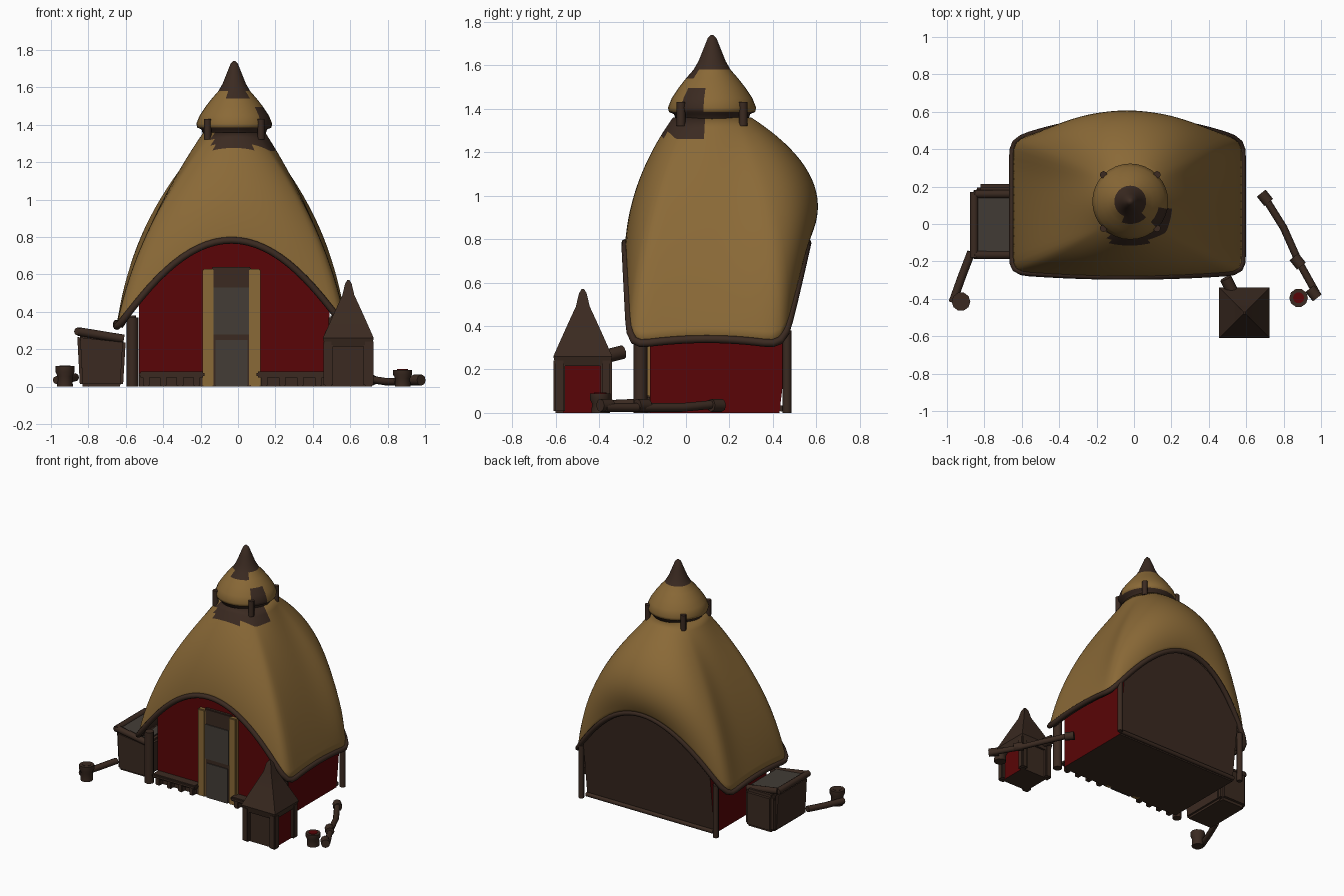
import bpy, bmesh, math
from mathutils import Vector

if "Cube" in bpy.data.objects:
    bpy.data.objects.remove(bpy.data.objects["Cube"])


def material(name, rgb):
    m = bpy.data.materials.new(name)
    m.use_nodes = True
    m.diffuse_color = (*rgb, 1)
    m.node_tree.nodes["Principled BSDF"].inputs["Base Color"].default_value = (*rgb, 1)
    return m


THATCH = material("thatch tan", (0.255, 0.142, 0.038))
WOOD = material("dark wood", (0.043, 0.023, 0.015))
RED = material("red wall", (0.1, 0.0015, 0.002))
GREY = material("door grey", (0.056, 0.046, 0.037))


def finish(name, bm, mats, angle=40):
    me = bpy.data.meshes.new(name)
    bm.to_mesh(me)
    bm.free()
    ob = bpy.data.objects.new(name, me)
    bpy.context.collection.objects.link(ob)
    for m in mats:
        me.materials.append(m)
    bpy.ops.object.select_all(action="DESELECT")
    ob.select_set(True)
    bpy.context.view_layer.objects.active = ob
    bpy.ops.object.shade_smooth_by_angle(angle=math.radians(angle))
    return ob


def box(name, mat, lo, hi, bevel=0.0):
    bm = bmesh.new()
    bmesh.ops.create_cube(bm, size=1)
    for v in bm.verts:
        v.co = [l + (c + 0.5) * (h - l) for c, l, h in zip(v.co, lo, hi)]
    if bevel:
        bmesh.ops.bevel(bm, geom=bm.edges[:], offset=bevel, segments=2, affect="EDGES")
    return finish(name, bm, [mat])


def tube(name, mat, points, radius, closed=False):
    cu = bpy.data.curves.new(name, "CURVE")
    cu.dimensions = "3D"
    cu.bevel_depth = radius
    cu.bevel_resolution = 2
    cu.use_fill_caps = True
    sp = cu.splines.new("POLY")
    sp.points.add(len(points) - 1)
    for p, co in zip(sp.points, points):
        p.co = (*co, 1)
    sp.use_cyclic_u = closed
    cu.materials.append(mat)
    ob = bpy.data.objects.new(name, cu)
    bpy.context.collection.objects.link(ob)
    return ob


def loft(rings, cap=False):
    """Skin closed rings of points, ordered from bottom to top."""
    bm = bmesh.new()
    rows = [[bm.verts.new(p) for p in ring] for ring in rings]
    n = len(rows[0])
    for a, b in zip(rows, rows[1:]):
        for i in range(n):
            k = (i + 1) % n
            bm.faces.new((a[i], a[k], b[k], b[i]))
    if cap:
        bm.faces.new(rows[0][::-1])
        bm.faces.new(rows[-1])
    return bm


def lathe(profile, cx, cy, sides, turn=0.0):
    return loft([[(cx + r * math.cos(turn + math.tau * i / sides),
                   cy + r * math.sin(turn + math.tau * i / sides), z)
                  for i in range(sides)] for r, z in profile], cap=True)


# Thatch roof: arched eave lofted up to a round neck
CX, CY = -0.02, 0.12
EX, HALF = -0.035, 0.615


def arch(s):
    return 0.31 + 0.475 * max(0, 1 - s * s) ** 1.08


def eave_loop(n=28, m=16):
    loop = []
    front = [2 * i / n - 1 for i in range(n)]
    side = [2 * i / m - 1 for i in range(m)]
    for s in front:
        loop.append(Vector((EX + HALF * s, -0.255 - 0.025 * (1 - s * s), arch(s))))
    for s in side:
        loop.append(Vector((EX + HALF, 0.095 + 0.35 * s, 0.31 + 0.03 * (1 - s * s))))
    for s in front:
        loop.append(Vector((EX - HALF * s, 0.445 + 0.115 * (1 - s * s), arch(s))))
    for s in side:
        loop.append(Vector((EX - HALF, 0.095 - 0.35 * s, 0.31 + 0.03 * (1 - s * s))))
    for _ in range(2):
        loop = [(loop[i - 1] + 2 * p + loop[(i + 1) % len(loop)]) / 4 for i, p in enumerate(loop)]
    return loop


def roof_point(base, t):
    a = math.atan2((base.y - CY) / 0.38, (base.x - EX) / HALF)
    top = Vector((CX + 0.165 * math.cos(a), CY + 0.18 * math.sin(a), 1.36))
    back = max(0, math.sin(a))
    mid = base.lerp(top, 0.1 + 0.18 * math.cos(a) ** 2 - 0.75 * back ** 4)
    mid.z = base.z + (top.z - base.z) * 0.52
    return base.lerp(mid, t).lerp(mid.lerp(top, t), t)


eave = eave_loop()
bm = loft([[roof_point(p, j / 20) for p in eave] for j in range(21)])
for f in bm.faces:
    c = f.calc_center_median()
    if c.z > 1.28 and c.x - CX > -0.12 and c.y < CY - 0.04:
        f.material_index = 1
roof = finish("thatch_roof", bm, [THATCH, WOOD], 80)
solid = roof.modifiers.new("thickness", "SOLIDIFY")
solid.thickness = 0.03
solid.offset = -1
solid.material_offset = 1
solid.material_offset_rim = 1
tube("roof_fringe", WOOD, eave, 0.018, closed=True)

# Domed roof cap with dark finial and rim pegs
profile = [(0.14, 1.30), (0.165, 1.34), (0.175, 1.375), (0.198, 1.385), (0.203, 1.405), (0.185, 1.45),
           (0.155, 1.495), (0.12, 1.54), (0.085, 1.58), (0.062, 1.62), (0.042, 1.67), (0.02, 1.725), (0.006, 1.74)]
bm = lathe(profile, CX, CY, 32)
for f in bm.faces:
    c = f.calc_center_median()
    a = math.degrees(math.atan2(c.y - CY, c.x - CX))
    patch = -50 < a < -14 and c.z < 1.48
    front_spot = -115 < a < -45 and c.z > 1.53
    if c.z < 1.39 or c.z > 1.59 or patch or front_spot:
        f.material_index = 1
finish("roof_cap", bm, [THATCH, WOOD], 60)
for sx in (-1, 1):
    for sy in (-1, 1):
        x, y = CX + sx * 0.143, CY + sy * 0.143
        tube("cap_peg", WOOD, [(x, y, 1.32), (x, y, 1.43)], 0.02)

# House body: arched section, red at front and sides, wood behind
WL, WR, FRONT, BACK = -0.53, 0.49, -0.165, 0.43
section = [(WL, 0)]
for i in range(25):
    x = WL + (WR - WL) * i / 24
    section.append((x, arch((x - EX) / HALF)))
section.append((WR, 0))
bm = loft([[(x, FRONT, z) for x, z in section],
           [(x, BACK + 0.12 * z, z) for x, z in section]], cap=True)
bmesh.ops.recalc_face_normals(bm, faces=bm.faces[:])
for f in bm.faces:
    f.material_index = 1 if f.normal.y > 0.5 or f.normal.z < -0.5 else 0
finish("house_body", bm, [RED, WOOD], 30)

# Doorway
for x in (-0.19, 0.06):
    box("door_jamb", THATCH, (x, -0.195, 0), (x + 0.06, -0.15, 0.63), 0.006)
box("door_backing", WOOD, (-0.14, -0.186, 0), (0.07, -0.15, 0.64), 0.005)
box("door_lower_panel", GREY, (-0.12, -0.192, 0), (0.05, -0.185, 0.25))
box("door_window", GREY, (-0.13, -0.192, 0.28), (0.06, -0.185, 0.53))

# Corner posts
for x in (-0.565, 0.515):
    tube("front_post", WOOD, [(x, -0.21, 0), (x, -0.21, 0.37)], 0.032)
    tube("rear_post", WOOD, [(x, 0.465, 0), (x, 0.465, 0.38)], 0.02)
tube("rear_sill", WOOD, [(WL, 0.44, 0.02), (WR, 0.44, 0.02)], 0.015)

# Low fence either side of the door
for x0, x1 in ((-0.53, -0.18), (0.1, 0.47)):
    box("fence_rail", WOOD, (x0, -0.235, 0.05), (x1, -0.16, 0.08), 0.008)
    box("fence_back", WOOD, (x0, -0.185, 0), (x1, -0.16, 0.06))
    for i in range(4):
        x = x0 + 0.04 + (x1 - x0 - 0.08) * i / 3
        box("fence_foot", WOOD, (x - 0.018, -0.225, 0), (x + 0.018, -0.175, 0.06), 0.006)

# Small tower with pyramid roof
TX, TY = 0.59, -0.475
bm = lathe([(0.155, 0), (0.155, 0.26)], TX, TY, 4, math.pi / 4)
bmesh.ops.recalc_face_normals(bm, faces=bm.faces[:])
for f in bm.faces:
    f.material_index = 1 if f.normal.x > 0.9 else 0
finish("tower_body", bm, [WOOD, RED])
for sx in (-1, 1):
    for sy in (-1, 1):
        x, y = TX + sx * 0.108, TY + sy * 0.108
        box("tower_post", WOOD, (x - 0.026, y - 0.026, 0), (x + 0.026, y + 0.026, 0.25), 0.008)
finish("tower_roof", lathe([(0.175, 0.215), (0.192, 0.26), (0.11, 0.39), (0.045, 0.49), (0.025, 0.55), (0.008, 0.57)],
                           TX, TY, 4, math.pi / 4), [WOOD], 30)
tube("tower_link", WOOD, [(0.49, -0.29, 0.28), (0.53, -0.37, 0.26)], 0.032)

# Storage bin with sloping grey top
bm = bmesh.new()
bmesh.ops.create_cube(bm, size=1)
for v in bm.verts:
    x, y, z = v.co
    v.co = (-0.73 + x * (0.23 if z < 0 else 0.26), 0.005 + y * 0.36, 0 if z < 0 else 0.265 - x * 0.03)
bmesh.ops.bevel(bm, geom=bm.edges[:], offset=0.015, segments=2, affect="EDGES")
finish("bin_body", bm, [WOOD])
for y in (-0.165, 0.16):
    tube("bin_rim", WOOD, [(-0.855, y, 0.295), (-0.61, y, 0.255)], 0.023)
tube("bin_rim_side", WOOD, [(-0.855, -0.18, 0.295), (-0.855, 0.17, 0.295)], 0.022)
box("bin_back", WOOD, (-0.84, 0.14, 0), (-0.62, 0.215, 0.27), 0.02)
lid = box("bin_top", GREY, (-0.115, -0.15, 0), (0.115, 0.14, 0.009))
lid.location = (-0.735, 0, 0.278)
lid.rotation_euler.y = math.atan(0.03 / 0.26)

# Ground logs ending in small cups
tube("left_log", WOOD, [(-0.87, -0.15, 0.05), (-0.92, -0.28, 0.04), (-0.97, -0.42, 0.035)], 0.022)
tube("right_log", WOOD, [(0.975, -0.37, 0.025), (0.88, -0.2, 0.025), (0.80, -0.02, 0.025), (0.70, 0.14, 0.04)], 0.02)
for x, y in ((0.96, -0.37), (0.875, -0.2), (0.70, 0.14)):
    tube("log_knob", WOOD, [(x - 0.02, y + 0.025, 0.035), (x + 0.02, y - 0.025, 0.035)], 0.03)
for name, x, y, h, top in (("left_cup", -0.925, -0.415, 0.11, WOOD), ("right_cup", 0.88, -0.395, 0.09, RED)):
    finish(name, lathe([(0.042, 0), (0.04, h * 0.5), (0.05, h * 0.7), (0.05, h)], x, y, 10), [WOOD])
    finish(name + "_top", lathe([(0.03, h - 0.002), (0.03, h + 0.003)], x, y, 10), [top])
